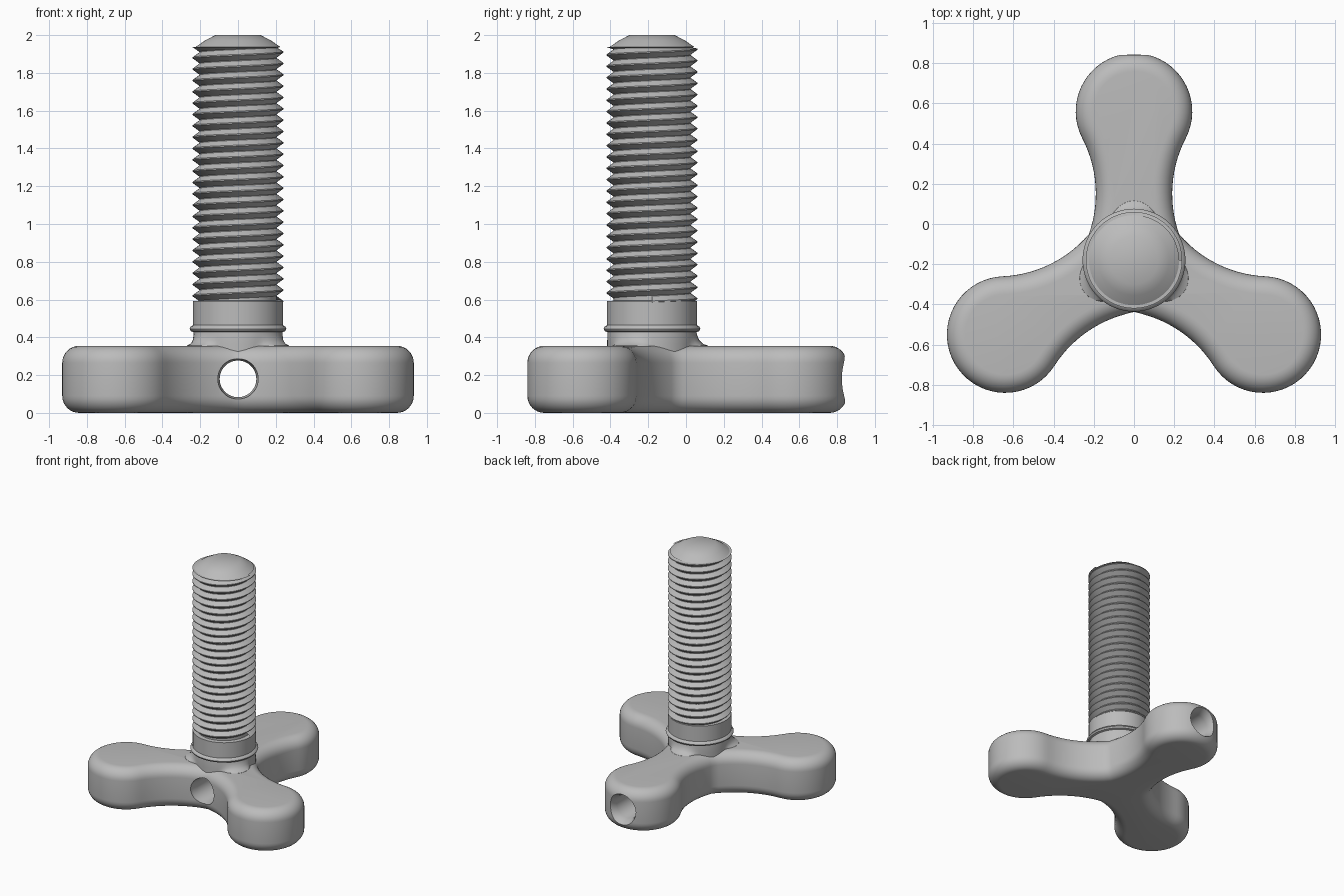
import bpy, bmesh, math
from math import sin, cos, pi, radians

cube = bpy.data.objects.get("Cube")
if cube:
    bpy.data.objects.remove(cube, do_unlink=True)

AXIS_Y = -0.18      # screw axis
HEIGHT = 0.355      # handle thickness
ROUND = 0.09        # handle edge rounding
HOLE_Z = 0.18

steel = bpy.data.materials.new("grey_steel")
steel.use_nodes = True
GREY = (0.5, 0.5, 0.5, 1)
steel.diffuse_color = GREY
steel.node_tree.nodes["Principled BSDF"].inputs["Base Color"].default_value = GREY


def finish(name, bm, location):
    bmesh.ops.recalc_face_normals(bm, faces=bm.faces)
    mesh = bpy.data.meshes.new(name)
    bm.to_mesh(mesh)
    bm.free()
    mesh.materials.append(steel)
    obj = bpy.data.objects.new(name, mesh)
    bpy.context.collection.objects.link(obj)
    obj.location = location
    return obj


def activate(obj):
    bpy.ops.object.select_all(action='DESELECT')
    obj.select_set(True)
    bpy.context.view_layer.objects.active = obj


def smooth(obj, angle=35):
    activate(obj)
    bpy.ops.object.shade_smooth_by_angle(angle=radians(angle))


def loft(name, rings, location):
    """Skin a stack of equal closed rings and cap both ends."""
    bm = bmesh.new()
    loops = [[bm.verts.new(p) for p in ring] for ring in rings]
    n = len(loops[0])
    for low, high in zip(loops, loops[1:]):
        for i in range(n):
            j = (i + 1) % n
            bm.faces.new((low[i], low[j], high[j], high[i]))
    bm.faces.new(loops[0][::-1])
    bm.faces.new(loops[-1])
    return finish(name, bm, location)


def lathe(name, profile, location, steps=64, flare=lambda a: 0):
    """Profile entries are radius, height and share of the angular flare."""
    angles = [2 * pi * i / steps for i in range(steps)]
    rings = [[((r + f * flare(a)) * cos(a), (r + f * flare(a)) * sin(a), z)
              for a in angles] for r, z, f in profile]
    return loft(name, rings, location)


def arm_outline():
    """Points with outward normals: waist arc, round lobe, waist arc."""
    lobe_y, lobe_r = 0.74, 0.29
    cx, cy, waist_r = 0.79, 0.33, 0.6
    join = math.atan2(lobe_y - cy, cx)
    valley = math.asin(0.2 / waist_r)
    side = []
    for i in range(14):
        t = pi + valley - (valley + join) * i / 14
        side.append((cx + waist_r * cos(t), cy + waist_r * sin(t), -cos(t), -sin(t)))
    x, y = side[0][:2]
    side[0] = (x, y, cos(pi / 6), sin(pi / 6))
    lobe = []
    for i in range(37):
        t = -join + (pi + 2 * join) * i / 36
        lobe.append((lobe_r * cos(t), lobe_y + lobe_r * sin(t), cos(t), sin(t)))
    mirrored = [(-x, y, -nx, ny) for x, y, nx, ny in side[:0:-1]]
    return side + lobe + mirrored


# Three-lobed handle with rounded edges
outline = []
for k in range(3):
    c, s = cos(2 * pi * k / 3), sin(2 * pi * k / 3)
    outline += [(x * c - y * s, x * s + y * c, nx * c - ny * s, nx * s + ny * c)
                for x, y, nx, ny in arm_outline()]
levels = [(ROUND * (1 - sin(a)), ROUND * (1 - cos(a)))
          for a in (pi / 2 * i / 8 for i in range(9))]
levels += [(inset, HEIGHT - z) for inset, z in reversed(levels)]
handle = loft("handle", [[(x - nx * d, y - ny * d, z) for x, y, nx, ny in outline]
                         for d, z in levels], (0, AXIS_Y, 0))

# Cross hole, flared at both mouths
cutter = lathe("hole_cutter", [(0.107, -0.6, 0), (0.107, -0.44, 0), (0.097, -0.4, 0),
                               (0.097, 0.77, 0), (0.108, 0.81, 0), (0.13, 0.85, 0),
                               (0.13, 1, 0)], (0, 0, HOLE_Z), 48)
cutter.rotation_euler.x = -pi / 2
cutter.hide_render = True
cut = handle.modifiers.new("cross_hole", 'BOOLEAN')
cut.operation = 'DIFFERENCE'
cut.solver = 'EXACT'
cut.object = cutter
activate(handle)
bpy.ops.object.modifier_apply(modifier=cut.name)
bpy.data.objects.remove(cutter, do_unlink=True)
smooth(handle)

# Shank: hub fillet spreading onto the arms, bead, plain neck, core, domed tip
shank = lathe("shank", [
    (0.237, 0.285, 0), (0.237, 0.345, 1), (0.237, 0.356, 0.9), (0.237, 0.366, 0.5),
    (0.237, 0.385, 0.2), (0.236, 0.41, 0.05), (0.235, 0.428, 0),
    (0.25, 0.433, 0), (0.256, 0.445, 0), (0.25, 0.457, 0), (0.238, 0.464, 0),
    (0.238, 0.592, 0), (0.205, 0.594, 0), (0.205, 1.93, 0),
    (0.224, 1.938, 0), (0.175, 1.971, 0), (0.12, 2, 0)],
    (0, AXIS_Y, 0), flare=lambda a: 0.065 * max(0, cos(3 * (a - pi / 2))))
smooth(shank)

# Helical thread, trimmed flat under the tip
PITCH, TURNS, STEPS, START, END = 0.06, 23, 48, 0.56, 1.936
bm = bmesh.new()
previous = None
for k in range(TURNS * STEPS + 1):
    a = 2 * pi * k / STEPS
    rise = START + PITCH * k / STEPS
    section = [bm.verts.new((r * cos(a), r * sin(a), min(rise + PITCH * f, END)))
               for r, f in ((0.203, 0), (0.24, 0.45), (0.24, 0.55), (0.203, 1))]
    if previous:
        for i in range(3):
            bm.faces.new((previous[i], section[i], section[i + 1], previous[i + 1]))
    previous = section
bmesh.ops.remove_doubles(bm, verts=bm.verts, dist=0.0001)
smooth(finish("thread", bm, (0, AXIS_Y, 0)), 30)
